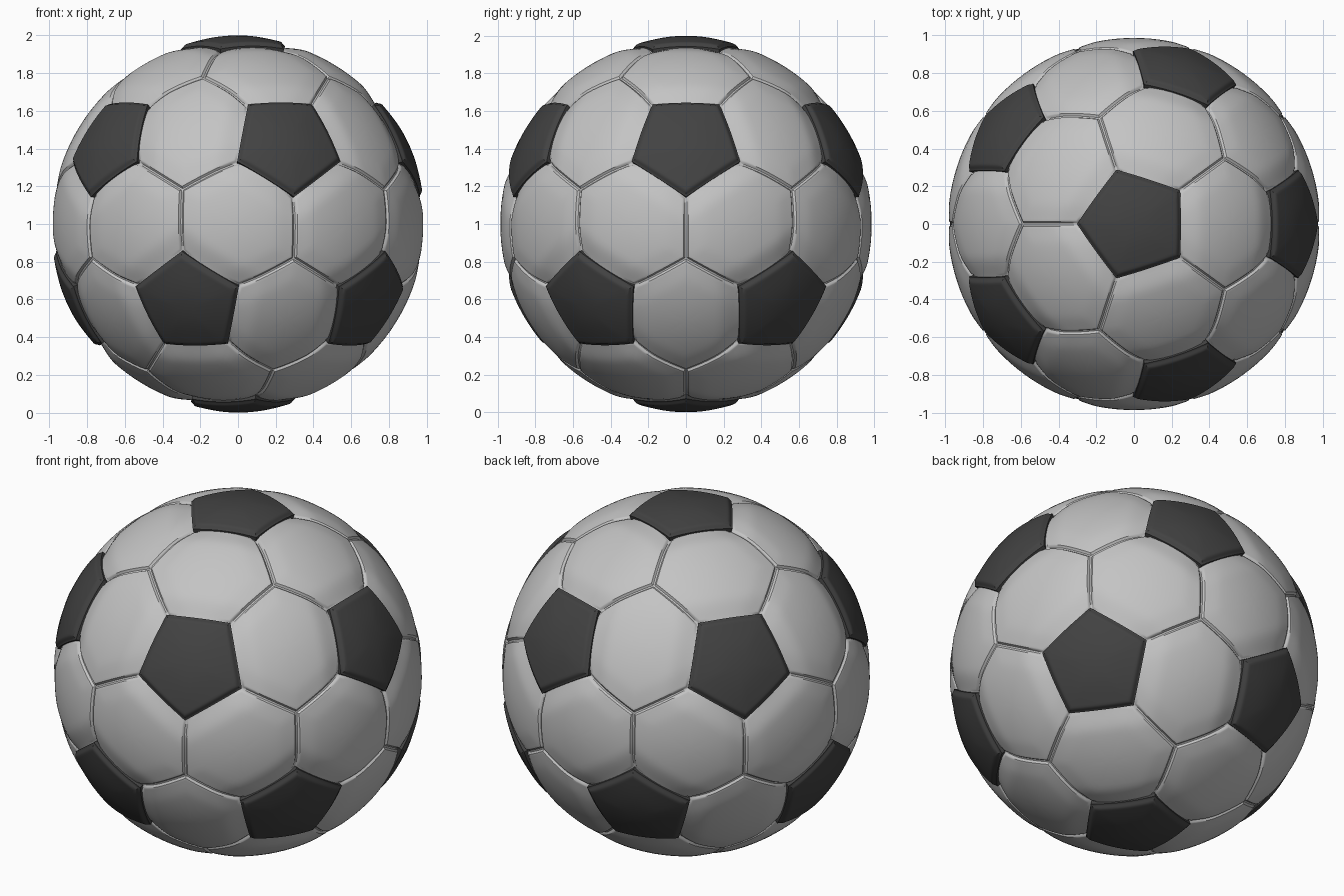
import bpy, bmesh, math
from mathutils import Vector
from itertools import combinations

if "Cube" in bpy.data.objects:
    bpy.data.objects.remove(bpy.data.objects["Cube"])


def material(name, v):
    m = bpy.data.materials.new(name)
    m.diffuse_color = (v, v, v, 1)
    m.use_nodes = True
    m.node_tree.nodes["Principled BSDF"].inputs["Base Color"].default_value = m.diffuse_color
    return m


def smooth(x):
    x = max(0.0, min(1.0, x))
    return x * x * (3 - 2 * x)


# Ball layout: 12 pentagons on icosahedron corners, 30 hexagons on its edges
def direction(az, z):
    r = math.sqrt(1 - z * z)
    return Vector((r * math.cos(math.radians(az)), r * math.sin(math.radians(az)), z))


H = 1 / math.sqrt(5)
poles = [Vector((0, 0, 1)), Vector((0, 0, -1))]
poles += [direction(72 * i, H) for i in range(5)]
poles += [direction(36 + 72 * i, -H) for i in range(5)]


def near(a, b):
    return a.dot(b) > 0.4


joints = [((a + b + c).normalized(), (a, b, c)) for a, b, c in combinations(poles, 3)
          if near(a, b) and near(b, c) and near(a, c)]

PENT = math.asin(0.31)      # angular radius of a pentagon


def corner(pole, joint):
    side = (joint - pole * pole.dot(joint)).normalized()
    return pole * math.cos(PENT) + side * math.sin(PENT)


# Surface height from the distance to pentagon edges and to hexagon edges
def pent_height(d_pent, d_hex):
    return 0.976 + 0.017 * smooth(d_pent / 0.03) + 0.007 * smooth((d_pent - 0.02) / 0.2)


def hex_height(d_pent, d_hex):
    dome = 0.987 - 0.022 * (1 - smooth((d_pent + 0.03) / 0.16))
    dome -= 0.006 * (1 - smooth(d_hex / 0.12))
    return dome - 0.012 * (1 - smooth((d_hex - 0.004) / 0.012))


RINGS = [0, .15, .3, .42, .52, .6, .67, .73, .79, .84, .88, .91, .935, .955, .97, .985, 1]
SEG = 10


# One puffed panel: a fan of ringed sectors plus a skirt sinking into the seam
def panel(bm, centre, edges, height):
    planes = []
    for a, b, pent in edges:
        n = a.cross(b).normalized()
        planes.append((n if n.dot(centre) > 0 else -n, pent))

    def point(p):
        d = {True: 1.0, False: 1.0}
        for n, pent in planes:
            d[pent] = min(d[pent], abs(n.dot(p)))
        return p * height(d[True], d[False])

    for a, b, _ in edges:
        if a.cross(b).dot(centre) < 0:
            a, b = b, a
        rows = []
        for t in RINGS:
            ps = [centre.lerp(a.lerp(b, k / SEG), t).normalized() for k in range(SEG + 1)]
            if t == 0:
                rows.append([bm.verts.new(point(centre))] * (SEG + 1))
            else:
                rows.append([bm.verts.new(point(p)) for p in ps])
        rows.append([bm.verts.new(p * 0.94) for p in ps])
        for r0, r1 in zip(rows, rows[1:]):
            for k in range(SEG):
                if r0[k] is r0[k + 1]:
                    bm.faces.new((r0[k], r1[k], r1[k + 1]))
                else:
                    bm.faces.new((r0[k], r1[k], r1[k + 1], r0[k + 1]))


def finish(bm, name, mat):
    bmesh.ops.remove_doubles(bm, verts=bm.verts, dist=1e-5)
    bmesh.ops.translate(bm, verts=bm.verts, vec=(0, 0, 1))
    me = bpy.data.meshes.new(name)
    bm.to_mesh(me)
    bm.free()
    me.materials.append(mat)
    ob = bpy.data.objects.new(name, me)
    bpy.context.collection.objects.link(ob)
    bpy.ops.object.select_all(action='DESELECT')
    ob.select_set(True)
    bpy.context.view_layer.objects.active = ob
    bpy.ops.object.shade_smooth_by_angle(angle=math.radians(40))


# Dark pentagon panels
bm = bmesh.new()
for p in poles:
    around = [j for j, tri in joints if any(q is p for q in tri)]
    edges = [(corner(p, i), corner(p, j), True) for i, j in combinations(around, 2)
             if i.dot(j) > 0.7]
    panel(bm, p, edges, pent_height)
finish(bm, "pentagon_panels", material("dark grey", 0.055))

# Light hexagon panels
bm = bmesh.new()
for a, b in combinations(poles, 2):
    if not near(a, b):
        continue
    c, d = [j for j, tri in joints if any(q is a for q in tri) and any(q is b for q in tri)]
    loop = [corner(a, c), c, corner(b, c), corner(b, d), d, corner(a, d)]
    edges = [(loop[i], loop[(i + 1) % 6], i in (2, 5)) for i in range(6)]
    panel(bm, (a + b).normalized(), edges, hex_height)
finish(bm, "hexagon_panels", material("light grey", 0.55))
